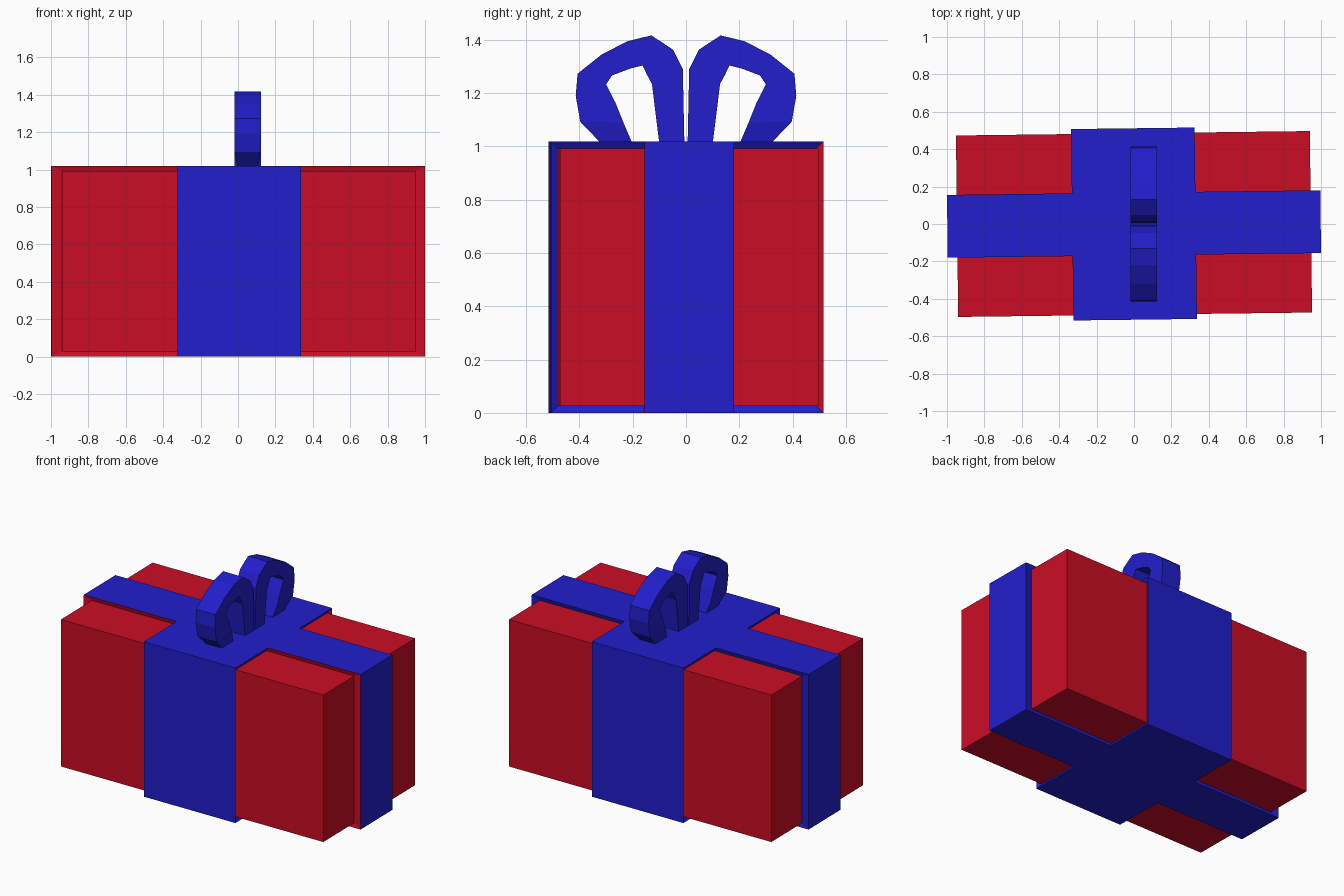
import bpy, bmesh
from mathutils import Vector, Matrix

if "Cube" in bpy.data.objects:
    bpy.data.objects.remove(bpy.data.objects["Cube"])


def material(name, rgb):
    m = bpy.data.materials.new(name)
    m.diffuse_color = (*rgb, 1)
    m.use_nodes = True
    m.node_tree.nodes["Principled BSDF"].inputs["Base Color"].default_value = m.diffuse_color
    return m


RED = material("red_paper", (0.60, 0.004, 0.018))
BLUE = material("blue_ribbon", (0.015, 0.013, 0.60))


def finish(bm, name, mats):
    me = bpy.data.meshes.new(name)
    bm.to_mesh(me)
    bm.free()
    for m in mats:
        me.materials.append(m)
    ob = bpy.data.objects.new(name, me)
    bpy.context.collection.objects.link(ob)
    return ob


# Wrapped box: a cube cut along the ribbon lines, ribbon faces raised by scaling
HX, HY, HZ, RX, RY, GROW = 0.946, 0.485, 0.483, 0.313, 0.159, 1.055
bm = bmesh.new()
bmesh.ops.create_cube(bm, size=2, matrix=Matrix.Diagonal((HX, HY, HZ, 1)))
for axis, off in (((1, 0, 0), RX), ((0, 1, 0), RY)):
    for s in (-1, 1):
        bmesh.ops.bisect_plane(bm, geom=bm.verts[:] + bm.edges[:] + bm.faces[:],
                               plane_co=Vector(axis) * off * s, plane_no=axis)


def on_ribbon(f):
    c = f.calc_center_median()
    return abs(c.x) < RX or abs(c.y) < RY


old = set(f for f in bm.faces if not on_ribbon(f))
res = bmesh.ops.extrude_face_region(bm, geom=[f for f in bm.faces if on_ribbon(f)])
top = set(g for g in res["geom"] if isinstance(g, bmesh.types.BMFace))
bmesh.ops.scale(bm, vec=(GROW,) * 3,
                verts=[g for g in res["geom"] if isinstance(g, bmesh.types.BMVert)])
bmesh.ops.recalc_face_normals(bm, faces=bm.faces[:])
for f in bm.faces:
    # the front-facing edges of the long ribbon are red like the paper
    red_edge = f not in top and f not in old and f.normal.y < -0.5
    f.material_index = 0 if (f in old or red_edge) else 1
box = finish(bm, "wrapped_box", [RED, BLUE])
box.location.z = HZ * GROW
box.rotation_euler.z = 0.0125

# Bow loops: (outer y, outer z, inner y, inner z, half width) along the strip
LOOP = [(.006, 1.01, .10, 1.01, .07), (.012, 1.29, .128, 1.235, .07),
        (.048, 1.363, .147, 1.27, .07), (.13, 1.417, .163, 1.304, .07),
        (.22, 1.395, .21, 1.292, .07), (.317, 1.345, .277, 1.267, .07),
        (.407, 1.273, .30, 1.233, .07), (.414, 1.19, .265, 1.165, .07),
        (.397, 1.093, .235, 1.09, .07), (.322, 1.015, .203, 1.015, .055)]


def bow_loop(name, side):
    bm = bmesh.new()
    rings = [[bm.verts.new(p) for p in ((.052 - w, oy * side, oz), (.052 + w, oy * side, oz),
                                        (.052 + w, iy * side, iz), (.052 - w, iy * side, iz))]
             for oy, oz, iy, iz, w in LOOP]
    for a, b in zip(rings, rings[1:]):
        for i in range(4):
            j = (i + 1) % 4
            bm.faces.new((a[i], a[j], b[j], b[i]))
    bm.faces.new(rings[0])
    bm.faces.new(rings[-1])
    bmesh.ops.recalc_face_normals(bm, faces=bm.faces[:])
    finish(bm, name, [BLUE])


bow_loop("bow_loop_front", -1)
bow_loop("bow_loop_back", 1)
